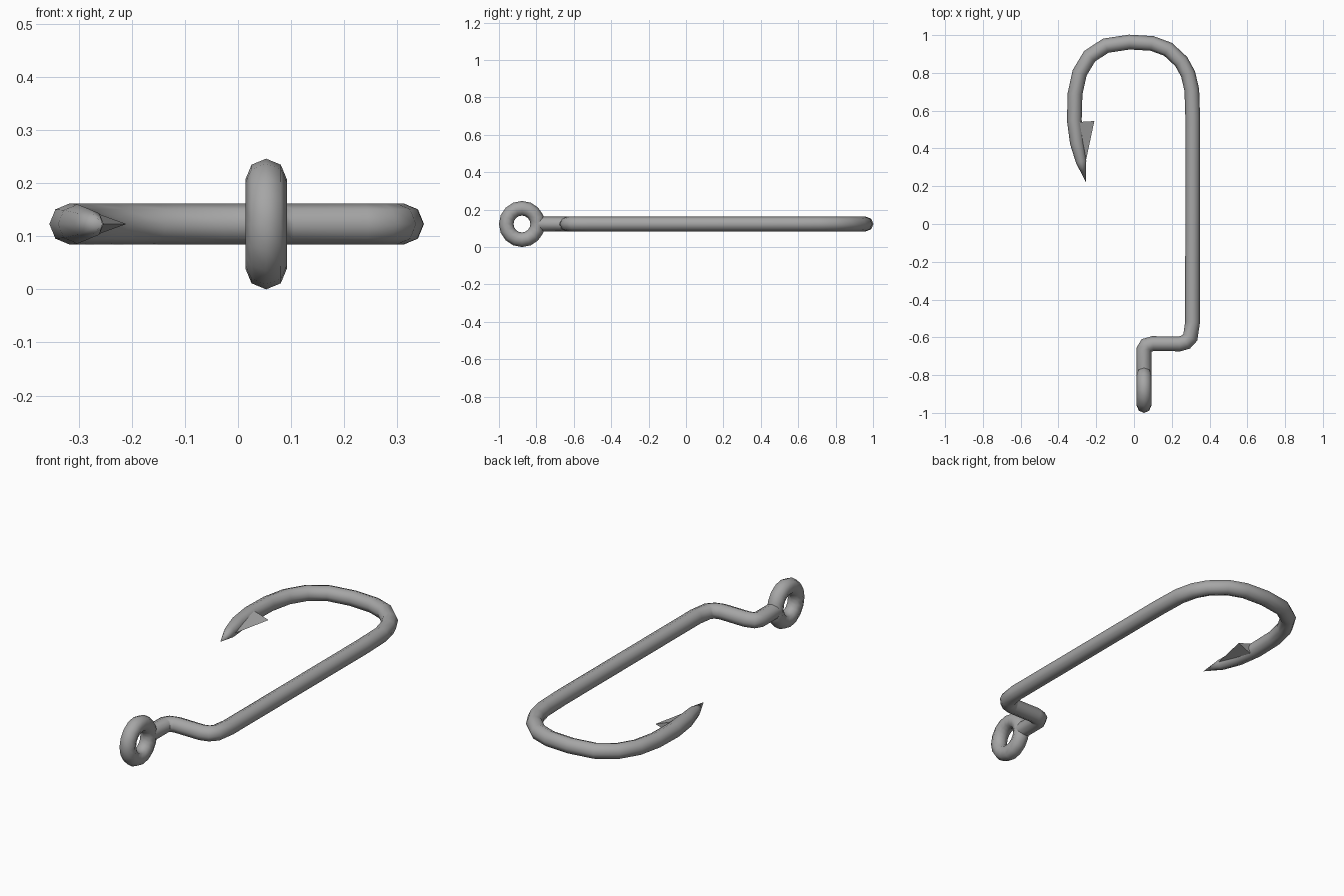
import bpy, bmesh, math
from mathutils import Vector

cube = bpy.data.objects.get("Cube")
if cube:
    bpy.data.objects.remove(cube, do_unlink=True)

WIRE, SIDES, MID = 0.039, 8, 0.123

steel = bpy.data.materials.new("steel grey")
steel.use_nodes = True
colour = (0.38, 0.38, 0.38, 1)
steel.diffuse_color = colour
steel.node_tree.nodes["Principled BSDF"].inputs["Base Color"].default_value = colour


def finish(bm, name, angle):
    bmesh.ops.recalc_face_normals(bm, faces=bm.faces)
    mesh = bpy.data.meshes.new(name)
    bm.to_mesh(mesh)
    bm.free()
    mesh.materials.append(steel)
    obj = bpy.data.objects.new(name, mesh)
    bpy.context.collection.objects.link(obj)
    bpy.ops.object.select_all(action="DESELECT")
    obj.select_set(True)
    bpy.context.view_layer.objects.active = obj
    bpy.ops.object.shade_smooth_by_angle(angle=math.radians(angle))


def sweep(path, name):
    """Mitred tube along a level path of (x, y, radius); radius 0 makes a point."""
    bm = bmesh.new()
    pts = [Vector(p[:2]) for p in path]
    rings = []
    for i, p in enumerate(pts):
        before = (p - pts[i - 1]).normalized() if i else (pts[1] - p).normalized()
        after = (pts[i + 1] - p).normalized() if i < len(pts) - 1 else before
        along = (before + after).normalized()
        side = Vector((-along.y, along.x)) / max(along.dot(before), 0.5)
        r = path[i][2]
        if r == 0:
            rings.append([bm.verts.new((p.x, p.y, MID))] * SIDES)
            continue
        ring = []
        for k in range(SIDES):
            a = math.tau * k / SIDES
            q = p + side * r * math.cos(a)
            ring.append(bm.verts.new((q.x, q.y, MID + r * math.sin(a))))
        rings.append(ring)
    for a, b in zip(rings, rings[1:]):
        for k in range(SIDES):
            n = (k + 1) % SIDES
            corners = dict.fromkeys((a[k], a[n], b[n], b[k]))
            bm.faces.new(list(corners))
    bm.faces.new(rings[0])
    finish(bm, name, 60)


# Offset neck, straight shank, round bend and tapered point
centre_line = [
    (0.053, -0.80), (0.053, -0.665), (0.066, -0.643), (0.10, -0.633),
    (0.24, -0.635), (0.275, -0.625), (0.298, -0.60), (0.31, -0.52),
    (0.311, 0.56), (0.306, 0.71), (0.286, 0.795), (0.25, 0.86),
    (0.18, 0.925), (0.095, 0.956), (-0.025, 0.963), (-0.15, 0.944),
    (-0.235, 0.888), (-0.288, 0.80), (-0.312, 0.69), (-0.316, 0.55),
]
point = [(-0.302, 0.43, 0.037), (-0.28, 0.33, 0.028), (-0.255, 0.222, 0)]
sweep([(x, y, WIRE) for x, y in centre_line] + point, "hook_wire")

# Upright eye ring
bm = bmesh.new()
MAJOR, STEPS = 0.084, 16
ring_rows = []
for i in range(STEPS):
    a = math.tau * i / STEPS
    row = []
    for k in range(SIDES):
        b = math.tau * k / SIDES
        d = MAJOR + WIRE * math.cos(b)
        row.append(bm.verts.new((0.053 + WIRE * math.sin(b),
                                 -0.877 + d * math.cos(a), MID + d * math.sin(a))))
    ring_rows.append(row)
for i in range(STEPS):
    a, b = ring_rows[i], ring_rows[(i + 1) % STEPS]
    for k in range(SIDES):
        n = (k + 1) % SIDES
        bm.faces.new((a[k], a[n], b[n], b[k]))
finish(bm, "eye_ring", 60)

# Sharp barb with a flat back
bm = bmesh.new()
corners = [(-0.29, 0.54, MID + 0.029), (-0.29, 0.54, MID - 0.029),
           (-0.21, 0.545, MID), (-0.254, 0.38, MID), (-0.262, 0.30, MID)]
for c in corners:
    bm.verts.new(c)
bmesh.ops.convex_hull(bm, input=bm.verts)
finish(bm, "barb", 20)
